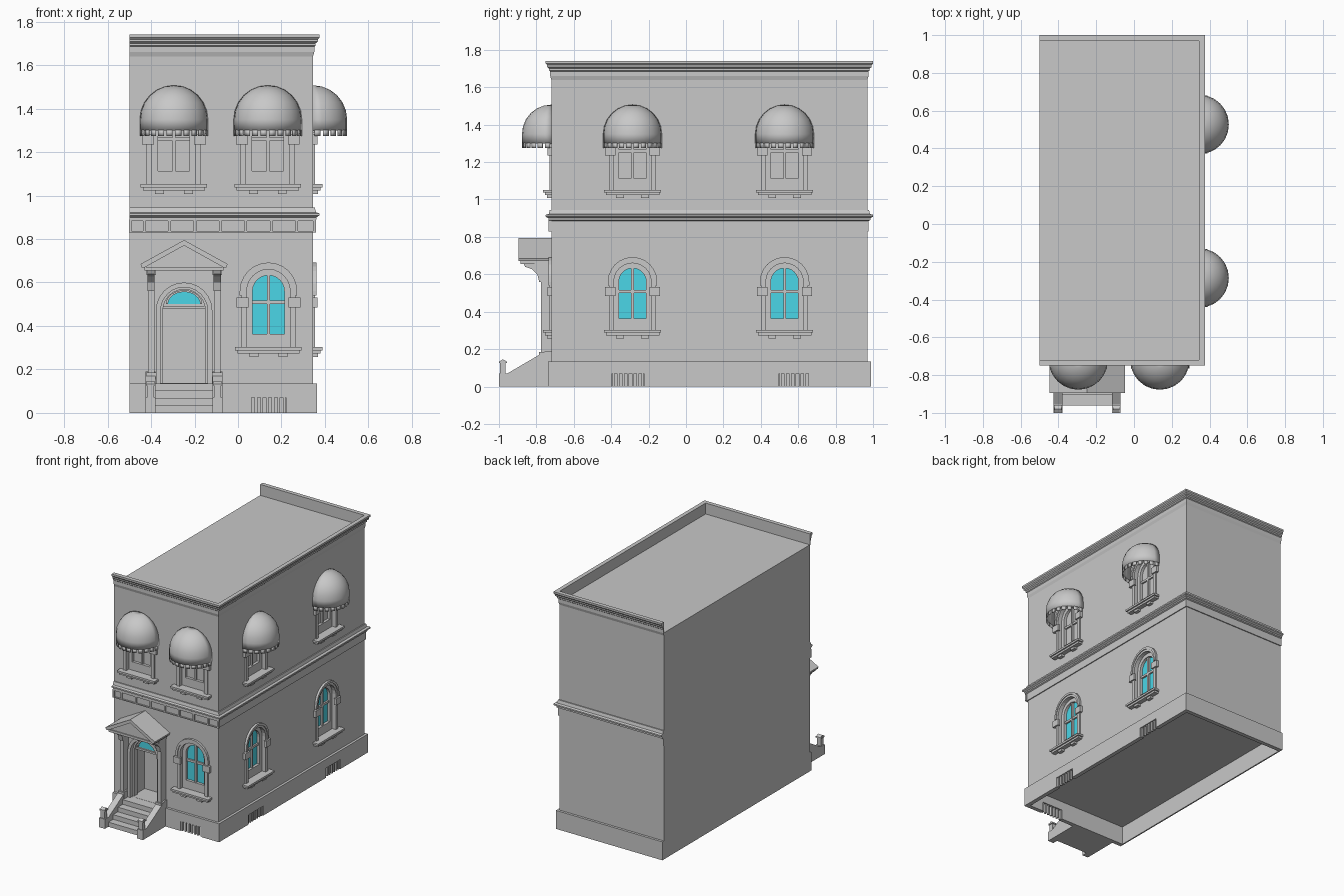
import bpy, bmesh
from math import sin, cos, pi
from mathutils import Matrix, Vector

if "Cube" in bpy.data.objects:
    bpy.data.objects.remove(bpy.data.objects["Cube"], do_unlink=True)


def material(name, rgb):
    m = bpy.data.materials.new(name)
    m.use_nodes = True
    m.diffuse_color = (*rgb, 1)
    m.node_tree.nodes["Principled BSDF"].inputs["Base Color"].default_value = (*rgb, 1)
    return m


STONE = material("stone grey", (0.58, 0.58, 0.58))
GLASS = material("glass blue", (0.07, 0.67, 0.8))

# Wall planes
LEFT, RIGHT, FRONT, BACK = -0.5, 0.345, -0.72, 0.97
BASE, ROOF = 0.135, 1.66


# Wall frames: u along the wall, v up, w outwards
def front_frame(x, z=0):
    return Matrix(((1, 0, 0, x), (0, 0, -1, FRONT), (0, 1, 0, z), (0, 0, 0, 1)))


def side_frame(y, z=0, x=RIGHT):
    return Matrix(((0, 0, 1, x), (1, 0, 0, y), (0, 1, 0, z), (0, 0, 0, 1)))


def finish(name, bm, mat=STONE):
    bmesh.ops.recalc_face_normals(bm, faces=bm.faces)
    me = bpy.data.meshes.new(name)
    bm.to_mesh(me)
    bm.free()
    me.materials.append(mat)
    ob = bpy.data.objects.new(name, me)
    bpy.context.collection.objects.link(ob)
    return ob


def add_prism(bm, outline, w0, w1, frame):
    a = [bm.verts.new(frame @ Vector((u, v, w0))) for u, v in outline]
    b = [bm.verts.new(frame @ Vector((u, v, w1))) for u, v in outline]
    bm.faces.new(a[::-1])
    bm.faces.new(b)
    for i in range(len(a)):
        j = (i + 1) % len(a)
        bm.faces.new((a[i], a[j], b[j], b[i]))


def prism(name, outline, w0, w1, frame, mat=STONE):
    bm = bmesh.new()
    add_prism(bm, outline, w0, w1, frame)
    return finish(name, bm, mat)


def rect(u0, u1, v0, v1):
    return [(u0, v0), (u1, v0), (u1, v1), (u0, v1)]


def arch(r, z0, zc, n=12):
    arc = [(r * cos(pi * i / n), zc + r * sin(pi * i / n)) for i in range(n + 1)]
    return [(r, z0)] + arc + [(-r, z0)]


def arch_ring(r0, r1, z0, zc):
    return arch(r1, z0, zc) + arch(r0, z0, zc)[::-1]


def sweep(name, profile):
    """Run a closed (offset, height) profile round the three exposed walls."""
    bm = bmesh.new()
    rows = [[bm.verts.new(p) for p in ((LEFT, FRONT - d, z), (RIGHT + d, FRONT - d, z),
                                       (RIGHT + d, BACK + d, z), (LEFT, BACK + d, z))]
            for d, z in profile]
    for i in range(len(rows)):
        a, b = rows[i - 1], rows[i]
        for k in range(3):
            bm.faces.new((a[k], a[k + 1], b[k + 1], b[k]))
    bm.faces.new([r[0] for r in rows])
    bm.faces.new([r[3] for r in rows])
    return finish(name, bm)


def cut(ob, holes):
    """Subtract a list of (outline, w0, w1, frame) prisms."""
    bm = bmesh.new()
    for h in holes:
        add_prism(bm, *h)
    cutter = finish("cutter", bm)
    cutter.hide_render = True
    mod = ob.modifiers.new("openings", 'BOOLEAN')
    mod.operation, mod.solver, mod.object = 'DIFFERENCE', 'EXACT', cutter
    bpy.context.view_layer.objects.active = ob
    bpy.ops.object.modifier_apply(modifier=mod.name)
    bpy.data.objects.remove(cutter, do_unlink=True)


# Window, door and vent positions
UP = 0.75
lower = [front_frame(0.14), side_frame(-0.286), side_frame(0.527)]
upper = [front_frame(-0.295, UP), front_frame(0.137, UP),
         side_frame(-0.286, UP), side_frame(0.527, UP)]
vents = [front_frame(0.135), side_frame(-0.31), side_frame(0.583)]
DOOR = -0.248
door = front_frame(DOOR)
SPRING = 0.56

# Main block with recessed openings
walls = prism("walls", rect(LEFT, RIGHT, BASE, ROOF), -(BACK - FRONT), 0, front_frame(0))
cut(walls, [(arch(0.1, 0.3, SPRING), -0.06, 0.1, f) for f in lower + upper]
    + [(arch(0.11, BASE + 0.002, 0.47), -0.15, 0.1, door)])
prism("party_wall_base", rect(LEFT, LEFT + 0.01, 0, BASE), FRONT - BACK, 0, front_frame(0))

# Plinth with barred vents
plinth = sweep("plinth", [(-0.012, 0), (0.018, 0), (0.018, BASE), (-0.012, BASE)])
cut(plinth, [(rect(-0.085, 0.085, -0.02, 0.07), -0.05, 0.1, f) for f in vents])
for f in vents:
    for i in range(7):
        u = -0.078 + i * 0.026
        prism("vent_bar", rect(u - 0.006, u + 0.006, 0, 0.07), -0.005, 0.012, f)

# Cornices
sweep("top_cornice", [(0, 1.64), (0, 1.74), (0.03, 1.74), (0.03, 1.727), (0.022, 1.718),
                      (0.022, 1.708), (0.012, 1.7), (0.012, 1.69), (0.006, 1.685), (0.006, 1.66)])
sweep("middle_cornice", [(0, 0.83), (0.007, 0.83), (0.007, 0.885), (0.016, 0.89), (0.016, 0.9),
                         (0.03, 0.908), (0.03, 0.918), (0.014, 0.923), (0.008, 0.945), (0, 0.945)])

# Panelled frieze on the front
for v0, v1 in ((0.83, 0.837), (0.882, 0.892)):
    prism("frieze_rail", rect(LEFT, RIGHT + 0.014, v0, v1), 0, 0.015, front_frame(0))
for i in range(-1, 8):
    u = min(max(-0.432 + i * 0.117, LEFT + 0.005), RIGHT + 0.007)
    prism("frieze_divider", rect(u - 0.006, u + 0.006, 0.83, 0.89), 0, 0.015, front_frame(0))


def window(f, glass):
    prism("window_surround", arch_ring(0.1, 0.125, 0.3, SPRING), -0.01, 0.01, f)
    prism("window_outer_trim", arch_ring(0.116, 0.132, 0.54, SPRING), 0, 0.016, f)
    prism("window_frame", arch_ring(0.073, 0.101, 0.3, SPRING), -0.06, -0.02, f)
    prism("window_bottom_rail", rect(-0.08, 0.08, 0.3, 0.363), -0.06, -0.02, f)
    prism("window_pane", arch(0.08, 0.36, SPRING), -0.045, -0.04, f, glass)
    prism("window_mullion", rect(-0.007, 0.007, 0.35, SPRING + 0.075), -0.045, -0.026, f)
    prism("window_transom", rect(-0.075, 0.075, 0.5, 0.516), -0.045, -0.028, f)
    prism("window_sill", rect(-0.153, 0.153, 0.288, 0.302), -0.03, 0.044, f)
    prism("window_sill_moulding", rect(-0.143, 0.143, 0.274, 0.288), 0, 0.034, f)
    for s in (-1, 1):
        prism("window_impost", rect(*sorted((s * 0.092, s * 0.147)), 0.485, 0.532), 0, 0.02, f)
        prism("sill_bracket", rect(*sorted((s * 0.046, s * 0.087)), 0.258, 0.274), 0, 0.024, f)


def awning(f, r=0.155, n=12, rings=6):
    """Quarter dome over a short skirt with a toothed lower edge."""
    bm = bmesh.new()

    def point(a, rad, z):
        return bm.verts.new(f @ Vector((rad * cos(a), z, rad * sin(a))))

    levels = [(r, 0.55)] + [(r * cos(t), 0.6 + r * sin(t))
                            for t in (pi / 2 * k / rings for k in range(rings))]
    grid = [[point(pi * i / n, rad, z) for i in range(n + 1)] for rad, z in levels]
    for a, b in zip(grid, grid[1:]):
        for i in range(n):
            bm.faces.new((a[i], a[i + 1], b[i + 1], b[i]))
    top = point(0, 0, 0.6 + r)
    for i in range(n):
        bm.faces.new((grid[-1][i], grid[-1][i + 1], top))
    for i in range(n):
        a0, a1 = pi * (i + 0.15) / n, pi * (i + 0.85) / n
        bm.faces.new([point(a, r * 0.998, z) for a, z in
                      ((a0, 0.525), (a1, 0.525), (a1, 0.552), (a0, 0.552))])
    ob = finish("awning", bm)
    bpy.ops.object.select_all(action='DESELECT')
    ob.select_set(True)
    bpy.context.view_layer.objects.active = ob
    bpy.ops.object.shade_smooth_by_angle(angle=0.7)
    mod = ob.modifiers.new("thickness", 'SOLIDIFY')
    mod.thickness, mod.offset = 0.004, 0


for f in lower:
    window(f, GLASS)
for f in upper:
    window(f, STONE)
    awning(f)

# Doorway: arch trim, fanlight and transom
prism("door_arch", arch_ring(0.108, 0.13, BASE, 0.47), -0.01, 0.02, door)
prism("door_jamb", arch_ring(0.098, 0.111, BASE, 0.47), -0.05, -0.015, door)
prism("fanlight_panel", arch(0.1, 0.482, 0.483), -0.06, -0.035, door)
fan = [(u, 0.5 + (v - 0.5) * 0.75) for u, v in arch(0.074, 0.5, 0.501)]
prism("fanlight_glass", fan, -0.035, -0.03, door, GLASS)
rim = [(u * 1.13, 0.495 + (v - 0.495) * 1.13) for u, v in fan]
prism("fanlight_rim", rim + fan[::-1], -0.035, -0.022, door)
prism("door_transom", rect(-0.1, 0.1, 0.478, 0.492), -0.06, -0.025, door)

# Porch pediment
prism("pediment_roof", [(-0.2, 0.685), (0, 0.795), (0.2, 0.685), (0.195, 0.67),
                        (0.18, 0.67), (0, 0.77), (-0.18, 0.67), (-0.195, 0.67)], 0, 0.175, door)
prism("pediment_gable", [(-0.185, 0.67), (0.185, 0.67), (0, 0.775)], 0, 0.158, door)
prism("pediment_base", rect(-0.182, 0.182, 0.655, 0.672), 0, 0.165, door)

# Pilasters, scroll brackets, stair cheeks and newel posts, mirrored about the door
yz = side_frame(0, 0, DOOR)
bracket = [(FRONT, 0.657), (-0.868, 0.657), (-0.86, 0.64), (-0.825, 0.628),
           (-0.795, 0.6), (-0.785, 0.56), (FRONT, 0.56)]
cheek = [(-1, 0), (-1, 0.07), (-0.955, 0.07), (-0.75, 0.19), (FRONT, 0.19), (FRONT, 0)]
for s in (-1, 1):
    c = s * 0.152
    prism("scroll_bracket", bracket, c - 0.017, c + 0.017, yz)
    prism("bracket_cap", rect(c - 0.022, c + 0.022, 0.635, 0.657), 0, 0.09, door)
    prism("pilaster", rect(c - 0.015, c + 0.015, BASE, 0.58), 0, 0.055, door)
    prism("pilaster_base", rect(c - 0.024, c + 0.024, BASE, 0.185), 0, 0.066, door)
    c = s * 0.154
    prism("stair_cheek", cheek, c - 0.023, c + 0.023, yz)
    prism("newel_post", rect(-0.994, -0.964, 0.07, 0.125), c - 0.016, c + 0.016, yz)
    prism("newel_cap", rect(-1, -0.958, 0.125, 0.134), c - 0.022, c + 0.022, yz)
    prism("newel_top", [(-0.998, 0.134), (-0.96, 0.134), (-0.979, 0.146)], c - 0.018, c + 0.018, yz)

# Entrance steps
steps = [(FRONT, 0)]
for i in range(4):
    y = -0.96 + i * 0.055
    steps += [(y, 0.034 * i), (y, 0.034 * (i + 1))]
steps += [(FRONT, 0.136)]
prism("entrance_steps", steps, -0.132, 0.132, yz)
